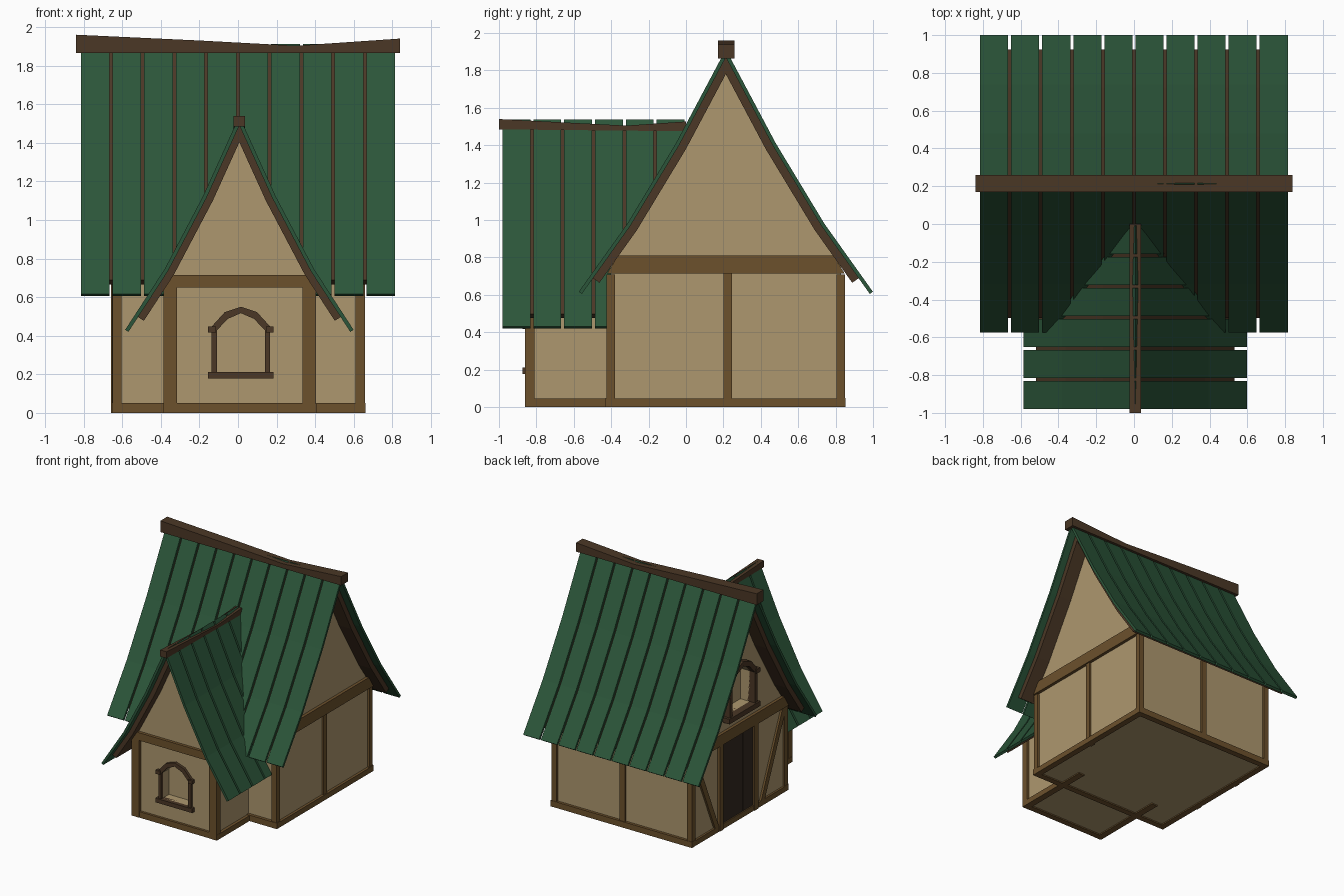
import bpy, bmesh, math
from mathutils import Vector

if "Cube" in bpy.data.objects:
    bpy.data.objects.remove(bpy.data.objects["Cube"])


def material(name, rgb):
    m = bpy.data.materials.new(name)
    m.diffuse_color = (*[(c / 255) ** 2.2 for c in rgb], 1)
    m.use_nodes = True
    m.node_tree.nodes["Principled BSDF"].inputs["Base Color"].default_value = m.diffuse_color
    return m


PLASTER = material("plaster", (172, 150, 110))
TIMBER = material("timber", (108, 82, 48))
DARK = material("dark_timber", (76, 58, 42))
DOOR = material("door_wood", (56, 46, 38))
GREEN = material("green_planks", (47, 86, 60))


def finish(name, bm, mat):
    bmesh.ops.recalc_face_normals(bm, faces=bm.faces)
    me = bpy.data.meshes.new(name)
    bm.to_mesh(me)
    bm.free()
    ob = bpy.data.objects.new(name, me)
    bpy.context.collection.objects.link(ob)
    if mat:
        me.materials.append(mat)
    return ob


def place(axis, a, u, v):
    return Vector((a, u, v)) if axis == 'x' else Vector((u, a, v))


def prism(name, pts, axis, a0, a1, mat):
    """Extrude a (horizontal, z) outline along x or y."""
    bm = bmesh.new()
    f = bm.faces.new([bm.verts.new(place(axis, a0, u, v)) for u, v in pts])
    ext = bmesh.ops.extrude_face_region(bm, geom=[f])['geom']
    bmesh.ops.translate(bm, vec=place(axis, a1 - a0, 0, 0),
                        verts=[g for g in ext if isinstance(g, bmesh.types.BMVert)])
    return finish(name, bm, mat)


def box(name, x0, x1, y0, y1, z0, z1, mat):
    return prism(name, [(x0, z0), (x1, z0), (x1, z1), (x0, z1)], 'y', y0, y1, mat)


def ring(name, outer, inner, axis, a0, a1, mat):
    bm = bmesh.new()
    loops = [[bm.verts.new(place(axis, a, u, v)) for u, v in p]
             for p, a in ((outer, a0), (outer, a1), (inner, a1), (inner, a0))]
    n = len(outer)
    for k in range(4):
        A, B = loops[k], loops[(k + 1) % 4]
        for i in range(n):
            j = (i + 1) % n
            bm.faces.new((A[i], A[j], B[j], B[i]))
    return finish(name, bm, mat)


def both_sides(half, c):
    """Mirror a half profile (apex first) about u = c."""
    return [(c - d, z) for d, z in reversed(half)] + [(c + d, z) for d, z in half[1:]]


def offset(half, t):
    """Shift a half roof profile along its outward normals."""
    out = []
    for i, (d, z) in enumerate(half):
        p, q = half[max(i - 1, 0)], half[min(i + 1, len(half) - 1)]
        n = Vector((p[1] - q[1], q[0] - p[0])).normalized()
        if i == 0:
            out.append((0, z + t / n.y))
        else:
            out.append((d + n.x * t, z + n.y * t))
    return out


def shell(name, half, c, axis, a0, a1, t, mat):
    pts = both_sides(offset(half, t), c) + both_sides(half, c)[::-1]
    return prism(name, pts, axis, a0, a1, mat)


def shorten(half, d):
    (d0, z0), (d1, z1) = half[-2:]
    return half[:-1] + [(d, z0 + (z1 - z0) * (d - d0) / (d1 - d0))]


def planks(name, half, c, axis, start, count, pitch):
    for i in range(count):
        a = start + i * pitch
        shell(f"{name}_{i + 1}", half, c, axis, a, a + pitch - 0.016, 0.02, GREEN)


def window(name, wall, c, z, s, axis, a_out, a_in):
    """Pointed-arch frame around a recess cut in the wall."""
    def outline(w, b, sh, mid, top):
        h = [(0, top), (w * 0.55, mid), (w, sh), (w, b)]
        return [(c + u * s, z + v * s) for u, v in
                h + [(-u, v) for u, v in h[:0:-1]]]
    inner = outline(0.125, 0.03, 0.245, 0.305, 0.335)
    ring(name + "_frame", outline(0.152, 0, 0.265, 0.34, 0.368), inner, axis, a_out, a_in, DARK)
    d = math.copysign(0.012, a_out)

    def block(n, u0, u1, v0, v1):
        p = [(c + u * s, z + v * s) for u, v in ((u0, v0), (u1, v0), (u1, v1), (u0, v1))]
        prism(name + n, p, axis, a_out + d, a_in, DARK)
    block("_sill", -0.17, 0.17, -0.005, 0.03)
    for side in (-1, 1):
        block("_shoulder", side * 0.13, side * 0.17, 0.235, 0.265)
    cut = prism(name + "_cutter", inner, axis, a_out, a_in - d * 5, None)
    cut.hide_render = True
    cut.hide_viewport = True
    cut.display_type = 'WIRE'
    m = wall.modifiers.new("recess", 'BOOLEAN')
    m.object, m.operation, m.solver = cut, 'DIFFERENCE', 'EXACT'


MAIN = [(0, 1.87), (0.25, 1.40), (0.51, 0.97), (0.77, 0.605)]
WING = [(0, 1.49), (0.17, 1.115), (0.37, 0.735), (0.575, 0.42)]
CY, CX = 0.213, 0.007


def wall_outline(half, c, w):
    under = shorten(offset(half, -0.02), w)
    return [(c - w, 0.01)] + both_sides(under, c) + [(c + w, 0.01)]


# plaster walls
main_wall = prism("main_walls", wall_outline(MAIN, CY, 0.617), 'x', -0.635, 0.64, PLASTER)
wing_wall = prism("wing_walls", wall_outline(WING, CX, 0.375), 'y', -0.84, -0.05, PLASTER)

# roofs: dark underlay, green planks, sagging ridge beams
shell("main_roof_underlay", shorten(MAIN, 0.71), CY, 'x', -0.75, 0.755, -0.042, DARK)
planks("main_roof_plank", MAIN, CY, 'x', -0.815, 10, 0.1645)
shell("wing_roof_underlay", shorten(WING, 0.525), CX, 'y', -0.925, -0.02, -0.036, DARK)
planks("wing_roof_plank", WING, CX, 'y', -0.98, 6, 0.1645)
prism("main_ridge_beam", [(-0.84, 1.865), (0.84, 1.865), (0.84, 1.94), (0.3, 1.903),
                          (-0.2, 1.93), (-0.84, 1.96)], 'y', 0.17, 0.26, DARK)
prism("wing_ridge_beam", [(-1.0, 1.485), (0.0, 1.475), (0.0, 1.527), (-0.32, 1.505),
                          (-1.0, 1.54)], 'x', -0.024, 0.036, DARK)

# main frame: corner posts, centre posts, sills
for x0 in (-0.65, 0.61):
    for y0 in (-0.425, 0.805):
        box("corner_post", x0, x0 + 0.047, y0, y0 + 0.045, 0, 0.71, TIMBER)
box("right_centre_post", 0.6, 0.655, 0.2, 0.245, 0, 0.73, TIMBER)
box("back_centre_post", -0.025, 0.025, 0.8, 0.848, 0, 0.7, TIMBER)
for y0 in (-0.43, 0.803):
    box("long_sill", -0.652, 0.662, y0, y0 + 0.05, 0, 0.05, TIMBER)
for x0 in (-0.652, 0.612):
    box("end_sill", x0, x0 + 0.05, -0.425, 0.85, 0, 0.045, TIMBER)

# gable beams, tapered to fit beneath the roof
taper = [(CY - 0.635, 0.715), (CY + 0.635, 0.715), (CY + 0.575, 0.81), (CY - 0.575, 0.81)]
prism("left_gable_beam", taper, 'x', -0.66, -0.61, TIMBER)
prism("right_gable_beam", taper, 'x', 0.61, 0.665, TIMBER)

# wing frame
for x0 in (-0.385, 0.335):
    box("wing_front_post", x0, x0 + 0.07, -0.862, -0.81, 0, 0.67, TIMBER)
for x0 in (-0.387, 0.352):
    box("wing_side_sill", x0, x0 + 0.055, -0.86, -0.18, 0, 0.045, TIMBER)
box("wing_front_sill", -0.385, 0.405, -0.86, -0.81, 0, 0.05, TIMBER)
prism("wing_gable_beam", [(-0.395, 0.65), (0.409, 0.65), (0.372, 0.715), (-0.358, 0.715)],
      'y', -0.865, -0.81, TIMBER)

# left side: door, jambs and braces
for i in range(3):
    y = 0.03 + i * 0.137
    box(f"door_board_{i + 1}", -0.643, -0.62, y, y + 0.132, 0.045, 0.715, DOOR)
for y0 in (-0.02, 0.44):
    box("door_jamb", -0.658, -0.61, y0, y0 + 0.05, 0, 0.72, TIMBER)
for s in (-1, 1):
    p = [(CY + s * d, z) for d, z in ((0.28, 0.045), (0.33, 0.045), (0.60, 0.67), (0.60, 0.715), (0.565, 0.715))]
    prism("brace", p, 'x', -0.652, -0.62, TIMBER)

# arched windows
window("front_window", wing_wall, 0.015, 0.182, 1.0, 'y', -0.862, -0.82)
window("left_window", main_wall, CY, 0.89, 1.2, 'x', -0.685, -0.61)
